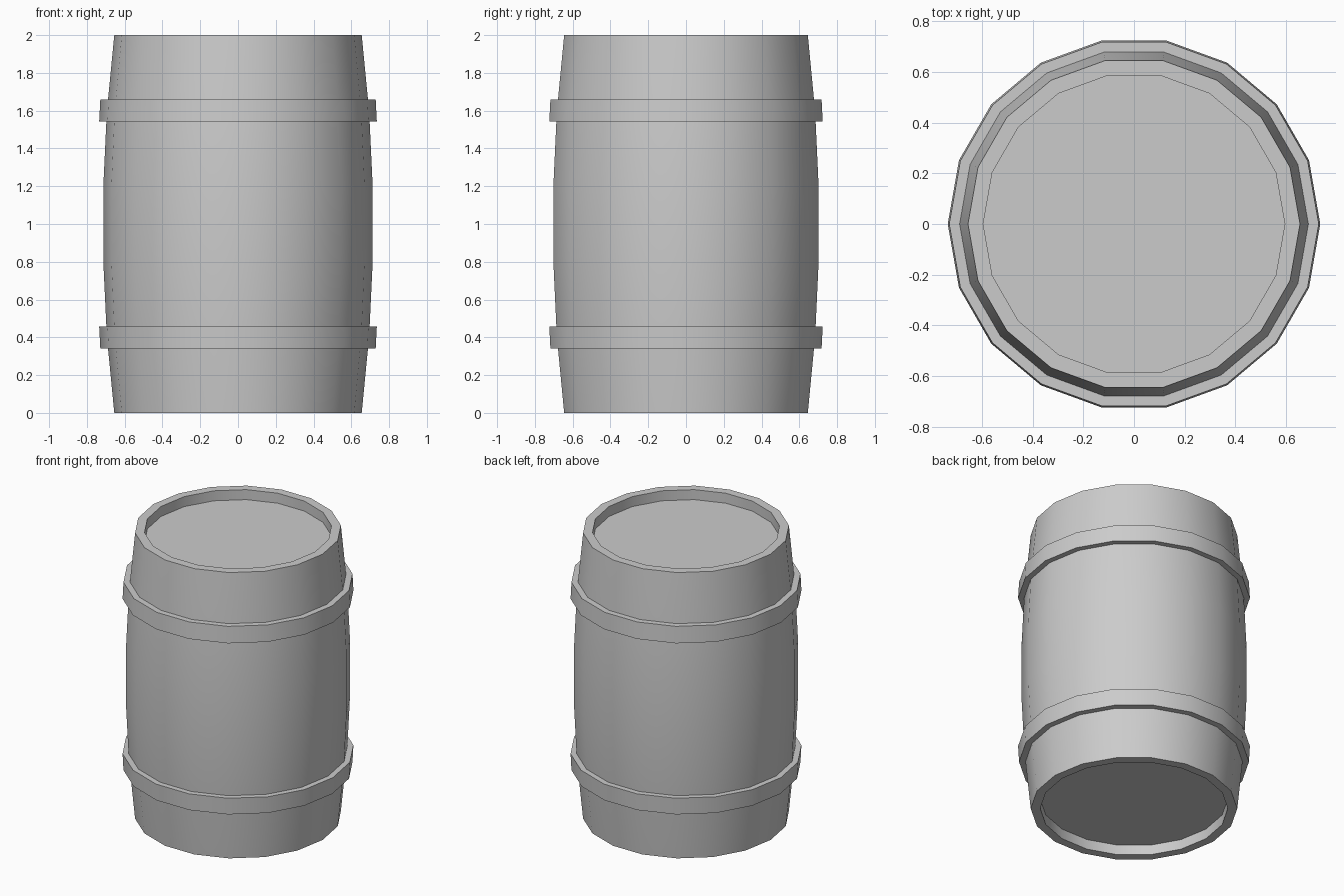
import bpy, bmesh, math

if "Cube" in bpy.data.objects:
    bpy.data.objects.remove(bpy.data.objects["Cube"])

SIDES = 18


def lathe(name, profile, closed):
    """Spin (radius, z) points around z; open profiles get caps at both ends."""
    bm = bmesh.new()
    rings = []
    for r, z in profile:
        rings.append([bm.verts.new((r * math.cos(a), r * math.sin(a), z))
                      for a in (2 * math.pi * i / SIDES for i in range(SIDES))])
    pairs = list(zip(rings, rings[1:]))
    if closed:
        pairs.append((rings[-1], rings[0]))
    else:
        bm.faces.new(rings[0])
        bm.faces.new(rings[-1])
    for a, b in pairs:
        for i in range(SIDES):
            j = (i + 1) % SIDES
            bm.faces.new((a[i], a[j], b[j], b[i]))
    bmesh.ops.recalc_face_normals(bm, faces=bm.faces)
    mesh = bpy.data.meshes.new(name)
    bm.to_mesh(mesh)
    bm.free()
    obj = bpy.data.objects.new(name, mesh)
    bpy.context.collection.objects.link(obj)
    bpy.ops.object.select_all(action='DESELECT')
    obj.select_set(True)
    bpy.context.view_layer.objects.active = obj
    bpy.ops.object.shade_smooth_by_angle(angle=math.radians(30))
    return obj


def flip(profile):
    """Mirror a profile about the barrel's mid height."""
    return [(r, 2 - z) for r, z in reversed(profile)]


# Bulging body with a recessed head at each end
half = [(0.595, 0.07), (0.595, 0), (0.655, 0), (0.688, 0.34),
        (0.697, 0.46), (0.713, 0.8)]
lathe("barrel_body", half + flip(half), False)

# Two hoops, each slightly wider towards the middle
hoop = [(0.67, 0.342), (0.729, 0.342), (0.735, 0.458), (0.67, 0.458)]
lathe("lower_hoop", hoop, True)
lathe("upper_hoop", flip(hoop), True)
